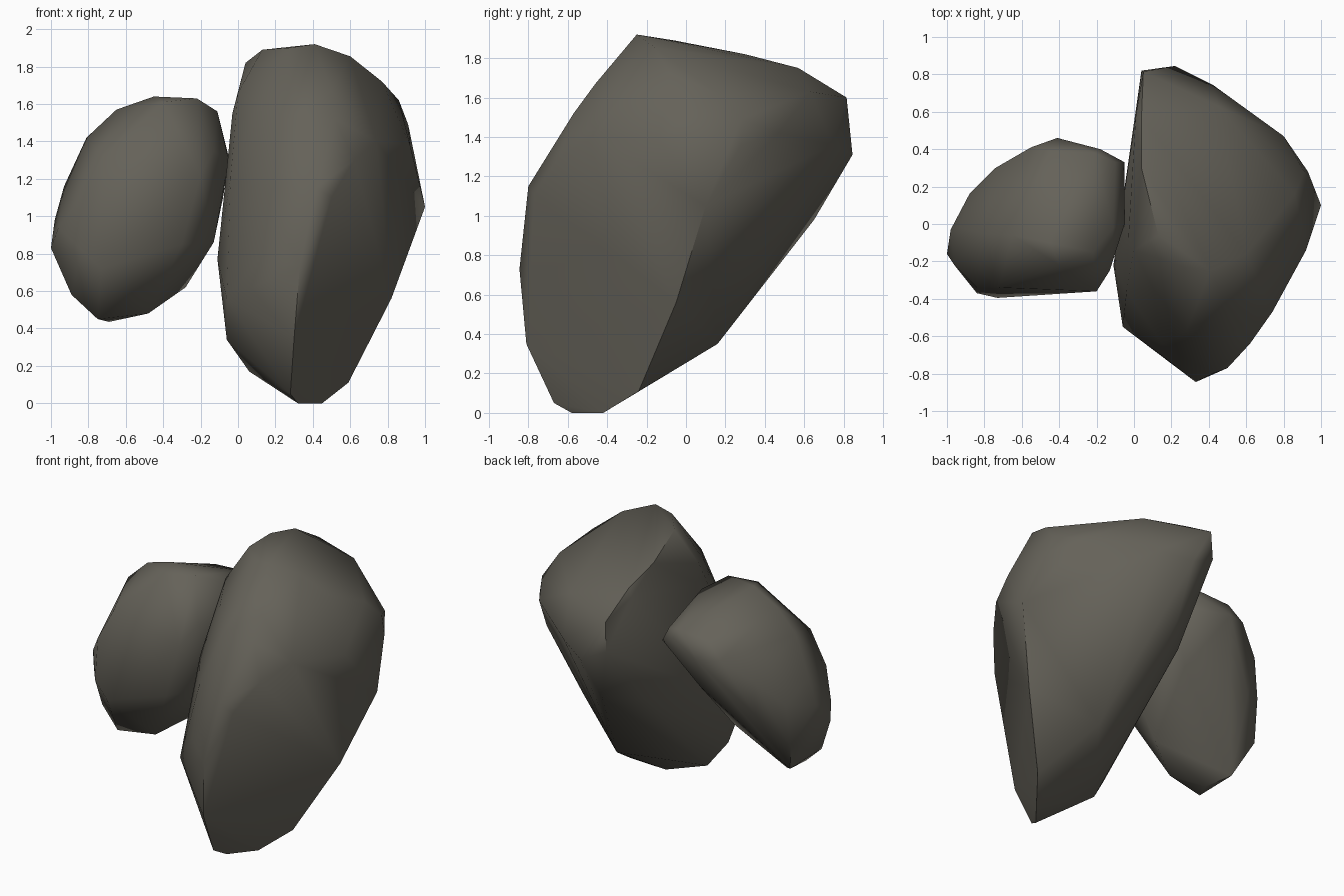
import bpy, bmesh, math

stone = bpy.data.materials.new("dark_warm_grey_stone")
stone.diffuse_color = (0.13, 0.122, 0.10, 1)


def boulder(name, corners):
    """Chiselled convex stone wrapped around its corner points."""
    bm = bmesh.new()
    for c in corners:
        bm.verts.new(c)
    hull = bmesh.ops.convex_hull(bm, input=bm.verts[:])
    loose = {g for g in hull["geom_interior"] + hull["geom_unused"]
             if isinstance(g, bmesh.types.BMVert)}
    bmesh.ops.delete(bm, geom=list(loose), context='VERTS')
    bmesh.ops.recalc_face_normals(bm, faces=bm.faces[:])
    mesh = bpy.data.meshes.new(name)
    bm.to_mesh(mesh)
    bm.free()
    mesh.materials.append(stone)
    obj = bpy.data.objects.new(name, mesh)
    bpy.context.collection.objects.link(obj)
    bpy.ops.object.select_all(action='DESELECT')
    obj.select_set(True)
    bpy.context.view_layer.objects.active = obj
    bpy.ops.object.shade_smooth_by_angle(angle=math.radians(55))
    return obj


# Tall leaning boulder on the right
boulder("large_boulder", [
    # foot
    (0.32, -0.58, 0.0), (0.45, -0.42, 0.0), (0.28, -0.67, 0.05),
    (0.06, -0.32, 0.17), (-0.06, -0.38, 0.34), (-0.06, -0.55, 0.56),
    (0.30, -0.81, 0.35),
    # bulging front and front-right flat
    (0.33, -0.845, 0.73), (0.42, -0.80, 1.15), (0.50, -0.77, 1.10),
    (0.13, -0.69, 0.80), (0.15, -0.64, 1.15),
    (0.62, -0.64, 1.30), (0.74, -0.47, 1.40), (0.92, -0.14, 1.38),
    (0.59, -0.24, 0.11), (0.82, -0.05, 0.56), (1.0, 0.10, 1.05),
    (0.28, -0.57, 1.52), (0.52, -0.57, 1.52), (0.50, -0.46, 1.67),
    # right shoulder
    (0.93, 0.28, 1.36), (0.91, 0.28, 1.49), (0.86, 0.16, 1.62),
    (0.77, -0.08, 1.72), (0.80, 0.47, 1.42), (0.45, 0.63, 1.63),
    # crown
    (0.41, -0.25, 1.92), (0.27, -0.23, 1.90), (0.13, -0.06, 1.89),
    (0.60, -0.16, 1.855), (0.04, 0.30, 1.82), (0.04, 0.57, 1.75),
    # back edge
    (0.01, 0.58, 1.70), (0.05, 0.815, 1.60), (0.22, 0.845, 1.31),
    (0.04, 0.82, 1.40), (0.42, 0.745, 1.36),
    # sloping underside
    (0.42, 0.16, 0.35), (0.19, 0.65, 0.98), (0.0, 0.43, 0.93),
    # left wall
    (-0.11, -0.22, 0.77), (-0.04, -0.36, 1.20), (-0.04, 0.05, 1.20),
    (-0.03, -0.08, 1.55), (0.0, -0.14, 1.66), (0.10, -0.34, 1.58),
])

# Smaller egg-shaped boulder leaning against it
boulder("small_boulder", [
    # top
    (-0.22, -0.15, 1.63), (-0.45, -0.10, 1.64), (-0.65, -0.06, 1.57),
    (-0.40, -0.22, 1.61), (-0.21, 0.38, 1.46), (-0.45, 0.39, 1.44),
    (-0.11, -0.02, 1.56), (-0.10, 0.33, 1.42),
    # back
    (-0.41, 0.46, 1.32), (-0.18, 0.40, 1.40), (-0.55, 0.41, 1.34),
    (-0.74, 0.30, 1.20), (-0.81, -0.05, 1.42), (-0.88, 0.16, 1.02),
    (-0.72, 0.26, 0.95), (-0.89, 0.12, 0.72),
    # left end
    (-0.93, -0.02, 1.16), (-0.98, -0.03, 0.98), (-1.0, -0.16, 0.83),
    (-0.96, -0.22, 0.94), (-0.89, -0.22, 0.58), (-0.80, 0.0, 0.50),
    # front
    (-0.84, -0.37, 0.82), (-0.73, -0.395, 0.72), (-0.84, -0.34, 1.10),
    (-0.72, -0.34, 1.32), (-0.20, -0.36, 1.22), (-0.30, -0.365, 0.85),
    (-0.13, -0.25, 1.35),
    # base
    (-0.75, -0.25, 0.45), (-0.69, -0.12, 0.435), (-0.48, -0.22, 0.48),
    (-0.28, -0.13, 0.62), (-0.25, 0.20, 1.0),
    # side touching the large boulder
    (-0.13, -0.12, 0.86), (-0.08, 0.05, 1.10), (-0.05, 0.0, 1.30),
    (-0.05, 0.33, 1.32),
])
